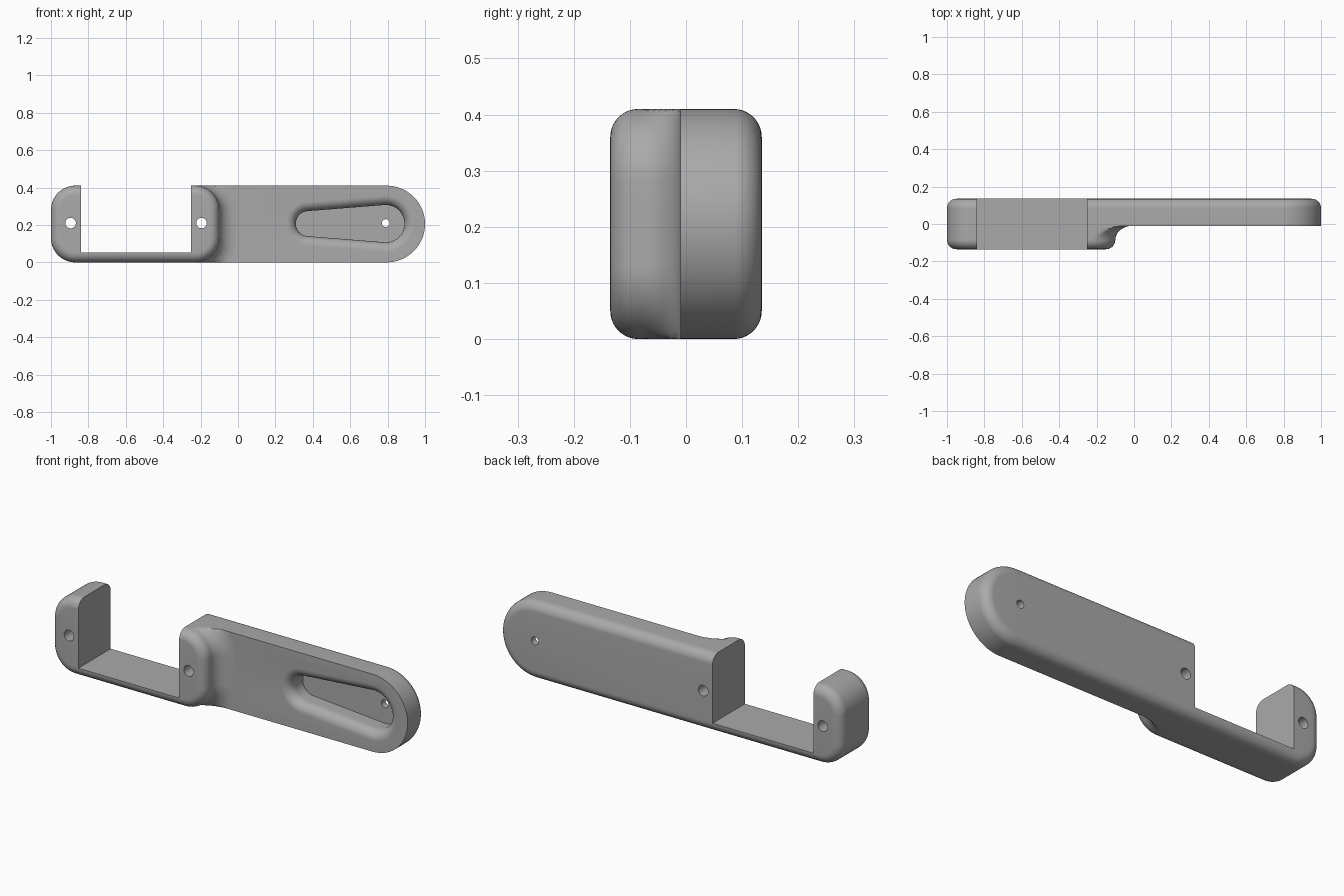
import bpy
import bmesh
from math import sin, cos, pi, radians, asin, degrees

if "Cube" in bpy.data.objects:
    bpy.data.objects.remove(bpy.data.objects["Cube"])

H = 0.41          # height
BACK = 0.135      # half depth
STEP = -0.01      # front plane of the arm
EDGE = 0.05       # edge rounding
R = 0.13          # corner radius of the block
STEPS = 10

grey = bpy.data.materials.new("grey plastic")
grey.use_nodes = True
colour = (0.4, 0.4, 0.4, 1)
grey.diffuse_color = colour
grey.node_tree.nodes["Principled BSDF"].inputs["Base Color"].default_value = colour


def outline(arcs, grow):
    """Points along a closed chain of arcs (cx, cz, r, start, end), offset by grow."""
    pts = []
    for cx, cz, r, a0, a1 in arcs:
        n = max(6, int((a1 - a0) / 5))
        for i in range(n + 1):
            a = radians(a0 + (a1 - a0) * i / n)
            pts.append((cx + (r + grow) * cos(a), cz + (r + grow) * sin(a)))
    return pts


def loft(name, rings):
    """Closed solid through rings given as (y, points)."""
    bm = bmesh.new()
    rows = [[bm.verts.new((x, y, z)) for x, z in pts] for y, pts in rings]
    for a, b in zip(rows, rows[1:]):
        for i in range(len(a)):
            j = (i + 1) % len(a)
            bm.faces.new((a[i], a[j], b[j], b[i]))
    bm.faces.new(rows[0])
    bm.faces.new(rows[-1])
    bmesh.ops.recalc_face_normals(bm, faces=bm.faces)
    mesh = bpy.data.meshes.new(name)
    bm.to_mesh(mesh)
    bm.free()
    obj = bpy.data.objects.new(name, mesh)
    bpy.context.collection.objects.link(obj)
    obj.data.materials.append(grey)
    return obj


def cut(obj, cutters):
    bpy.context.view_layer.objects.active = obj
    for c in cutters:
        mod = obj.modifiers.new("cut", "BOOLEAN")
        mod.operation = "DIFFERENCE"
        mod.solver = "EXACT"
        mod.object = c
        bpy.ops.object.modifier_apply(modifier=mod.name)


def quarter():
    return [i / STEPS * pi / 2 for i in range(STEPS + 1)]


# Front block: rounded front edge, then a concave flare into the arm
left_arcs = [(-1 + R, H - R, R, 90, 180), (-1 + R, R, R, 180, 270)]
right_arcs = [(-0.1 - R, R, R, -90, 0), (-0.1 - R, H - R, R, 0, 90)]
rings = []
for t in quarter():
    y = -BACK + EDGE * (1 - cos(t))
    rings.append((y, outline(right_arcs + left_arcs, -EDGE * (1 - sin(t)))))
y0 = -BACK + EDGE
for t in quarter()[1:]:
    flare = outline(right_arcs, 0.09 * (1 - cos(t)))
    flare = [(x, min(max(z, 0), H)) for x, z in flare]
    rings.append((y0 + (STEP - y0) * sin(t), flare + outline(left_arcs, 0)))
front_block = loft("front_block", rings)

# Back arm: long plate with a round end and a rounded back edge
arm_arcs = [(1 - H / 2, H / 2, H / 2, -90, 90)] + left_arcs
rings = [(STEP, outline(arm_arcs, 0))]
for t in quarter():
    rings.append((BACK - EDGE * (1 - sin(t)), outline(arm_arcs, -EDGE * (1 - cos(t)))))
back_arm = loft("back_arm", rings)

# Gap between the posts, leaving a thin strip below
gap = loft("gap_cutter", [(y, [(-0.84, 0.052), (-0.25, 0.052), (-0.25, 1), (-0.84, 1)])
                          for y in (-0.5, 0.5)])


# Screw holes
def hole(x, r):
    circle = outline([(x, 0.21, r, 0, 350)], 0)
    return loft("hole_cutter", [(-0.5, circle), (0.5, circle)])


post_holes = [hole(-0.895, 0.028), hole(-0.195, 0.028)]
arm_hole = hole(0.79, 0.021)

# Tapered slot with a rounded rim
big, small, xa, xb = 0.1, 0.067, 0.79, 0.376
tilt = degrees(asin((big - small) / (xa - xb)))
slot_arcs = [(xa, 0.207, big, -90 - tilt, 90 + tilt),
             (xb, 0.207, small, 90 + tilt, 270 - tilt)]
rings = [(0.1, outline(slot_arcs, 0))]
for t in quarter():
    rings.append((STEP + EDGE * (1 - sin(t)), outline(slot_arcs, EDGE * (1 - cos(t)))))
rings.append((STEP - 0.05, outline(slot_arcs, EDGE)))
slot = loft("slot_cutter", rings)

cut(front_block, [gap] + post_holes)
cut(back_arm, [gap] + post_holes + [slot, arm_hole])
for c in [gap, slot, arm_hole] + post_holes:
    bpy.data.objects.remove(c)

# Smooth shading with sharp edges kept
for obj in (front_block, back_arm):
    bpy.ops.object.select_all(action="DESELECT")
    obj.select_set(True)
    bpy.context.view_layer.objects.active = obj
    bpy.ops.object.shade_smooth_by_angle(angle=radians(30))
